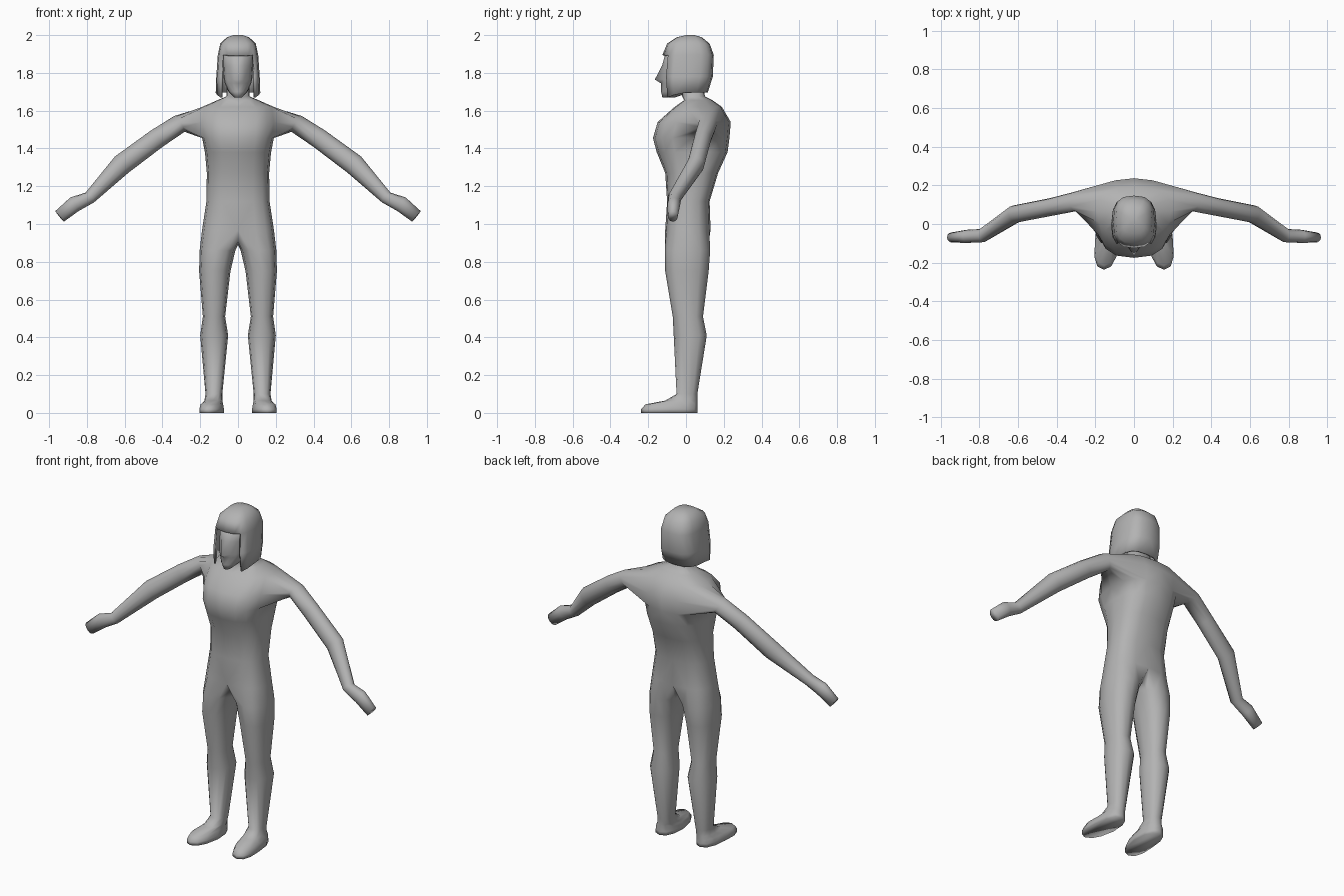
import bpy, bmesh
from math import sin, cos, radians
from mathutils import Vector

if "Cube" in bpy.data.objects:
    bpy.data.objects.remove(bpy.data.objects["Cube"])

grey = bpy.data.materials.new("plain grey")
grey.use_nodes = True
grey.diffuse_color = (0.45, 0.45, 0.45, 1)
grey.node_tree.nodes["Principled BSDF"].inputs["Base Color"].default_value = grey.diffuse_color


def soft(v, p):
    """Superellipse helper: squarer than a circle when p < 1."""
    return (abs(v) ** p) * (1 if v > 0 else -1)


def half_ring(bm, z, half_width, front, back, p=0.75, nose=0):
    """Nine points from front centre, round the +x side, to back centre."""
    mid, ry = (front + back) / 2, (back - front) / 2
    ring = []
    for i in range(9):
        a = radians(-90 + 22.5 * i)
        x = 0 if i in (0, 8) else half_width * soft(cos(a), p)
        y = mid + ry * soft(sin(a), p) - (nose if i == 0 else 0)
        ring.append(bm.verts.new((x, y, z)))
    return ring


def skin(bm, a, b, closed=False, skip=()):
    """Quads between two rings of equal length."""
    n = len(a)
    for i in range(n if closed else n - 1):
        if i not in skip:
            j = (i + 1) % n
            bm.faces.new((a[i], a[j], b[j], b[i]))


def finish(bm, name, thickness=0):
    """Mirrored, smooth object from a half mesh."""
    bmesh.ops.recalc_face_normals(bm, faces=bm.faces[:])
    mesh = bpy.data.meshes.new(name)
    bm.to_mesh(mesh)
    bm.free()
    mesh.materials.append(grey)
    mesh.shade_smooth()
    obj = bpy.data.objects.new(name, mesh)
    bpy.context.collection.objects.link(obj)
    mirror = obj.modifiers.new("mirror", "MIRROR")
    mirror.merge_threshold = 0.0005
    if thickness:
        solid = obj.modifiers.new("thickness", "SOLIDIFY")
        solid.thickness = thickness
        solid.offset = -1
    return obj


# Body: torso rings from hips to neck (height, half width, front, back)
bm = bmesh.new()
torso = [half_ring(bm, *r) for r in (
    (0.97, 0.19, -0.11, 0.13), (1.12, 0.167, -0.10, 0.125),
    (1.27, 0.165, -0.11, 0.17), (1.38, 0.175, -0.155, 0.22),
    (1.455, 0.19, -0.175, 0.23), (1.54, 0.20, -0.15, 0.237),
    (1.62, 0.19, -0.06, 0.19), (1.655, 0.11, -0.01, 0.14),
    (1.675, 0.062, -0.02, 0.10), (1.78, 0.058, -0.03, 0.09))]
ARMHOLE = range(3, 7)
for k in range(len(torso) - 1):
    skin(bm, torso[k], torso[k + 1], skip=ARMHOLE if k in (4, 5) else ())

# Arm: grown out of the armhole, round a bent centre line
low, mid, top = torso[4:7]
loop = low[3:8] + [mid[7]] + top[7:2:-1] + [mid[3]]
arm = [  # centre, depth radius, height radius
    ((0.31, 0.115, 1.53), 0.050, 0.050), ((0.43, 0.088, 1.452), 0.046, 0.053),
    ((0.615, 0.052, 1.315), 0.046, 0.056), ((0.785, -0.06, 1.14), 0.036, 0.034),
    ((0.865, -0.064, 1.105), 0.034, 0.042), ((0.945, -0.07, 1.04), 0.026, 0.036)]
centres = [Vector(c) for c, _, _ in arm]
for k, (_, depth, height) in enumerate(arm):
    d = (centres[min(k + 1, len(arm) - 1)] - centres[max(k - 1, 0)]).normalized()
    u = (Vector((0, 1, 0)) - d * d.y).normalized()
    v = d.cross(u)
    ring = []
    for i in range(12):
        a = radians(210 + 30 * i)
        ring.append(bm.verts.new(centres[k] + u * depth * cos(a) + v * height * sin(a)))
    skin(bm, loop, ring, closed=True)
    loop = ring
bm.faces.new(loop)

# Leg and foot: half the hip ring closed by a crotch seam, then rings downwards
crotch = [bm.verts.new((0, y, z)) for y, z in ((0.08, 0.91), (0.01, 0.89), (-0.07, 0.91))]
loop = torso[0] + crotch
for z, inner, outer, front, back in (
        (0.86, 0.014, 0.203, -0.112, 0.128), (0.75, 0.04, 0.206, -0.11, 0.12),
        (0.51, 0.068, 0.186, -0.07, 0.09), (0.41, 0.052, 0.2, -0.065, 0.11),
        (0.1, 0.083, 0.172, -0.05, 0.06), (0.065, 0.083, 0.178, -0.11, 0.06),
        (0.045, 0.078, 0.195, -0.215, 0.062), (0.02, 0.072, 0.2, -0.237, 0.062),
        (0, 0.072, 0.2, -0.237, 0.062)):
    ring = []
    for i in range(12):
        a = radians(-120 + 30 * i)
        x = (inner + outer) / 2 + (outer - inner) / 2 * soft(cos(a), 0.85)
        y = (front + back) / 2 + (back - front) / 2 * soft(sin(a), 0.85)
        x += max(0, -0.07 - y) * 0.12  # toes turn outwards
        ring.append(bm.verts.new((x, y, z)))
    skin(bm, loop, ring, closed=True)
    loop = ring
bm.faces.new(loop)
finish(bm, "body")

# Head: face rings from chin to brow, the front point pulled out for the nose
bm = bmesh.new()
head = [half_ring(bm, z, w, f, b, 0.85, n) for z, w, f, b, n in (
    (1.67, 0.02, -0.125, -0.06, 0), (1.70, 0.05, -0.128, 0.03, 0.004),
    (1.745, 0.07, -0.125, 0.07, 0.008), (1.765, 0.075, -0.125, 0.08, 0.04),
    (1.84, 0.08, -0.118, 0.1, 0.008), (1.92, 0.08, -0.105, 0.1, 0))]
for a, b in zip(head, head[1:]):
    skin(bm, a, b)
bm.faces.new(head[0])
bm.faces.new(head[-1])
finish(bm, "head")

# Hair: bobbed shell, open over the face below the fringe
bm = bmesh.new()
hair = [half_ring(bm, z, w, f, b, 0.7) for z, w, f, b in (
    (1.695, 0.118, -0.125, 0.115), (1.78, 0.115, -0.135, 0.142),
    (1.895, 0.107, -0.125, 0.147), (1.955, 0.094, -0.1, 0.125),
    (1.988, 0.06, -0.05, 0.085), (2.0, 0.025, 0, 0.045))]
for k, (a, b) in enumerate(zip(hair, hair[1:])):
    skin(bm, a, b, skip=(0, 1) if k < 2 else ())
bm.faces.new(hair[-1])
for vert, drop in zip(hair[0][2:4], (0.025, 0.012)):  # longer front strands
    vert.co.z -= drop
bmesh.ops.delete(bm, geom=[v for v in bm.verts if not v.link_faces], context="VERTS")
finish(bm, "hair", 0.012)
